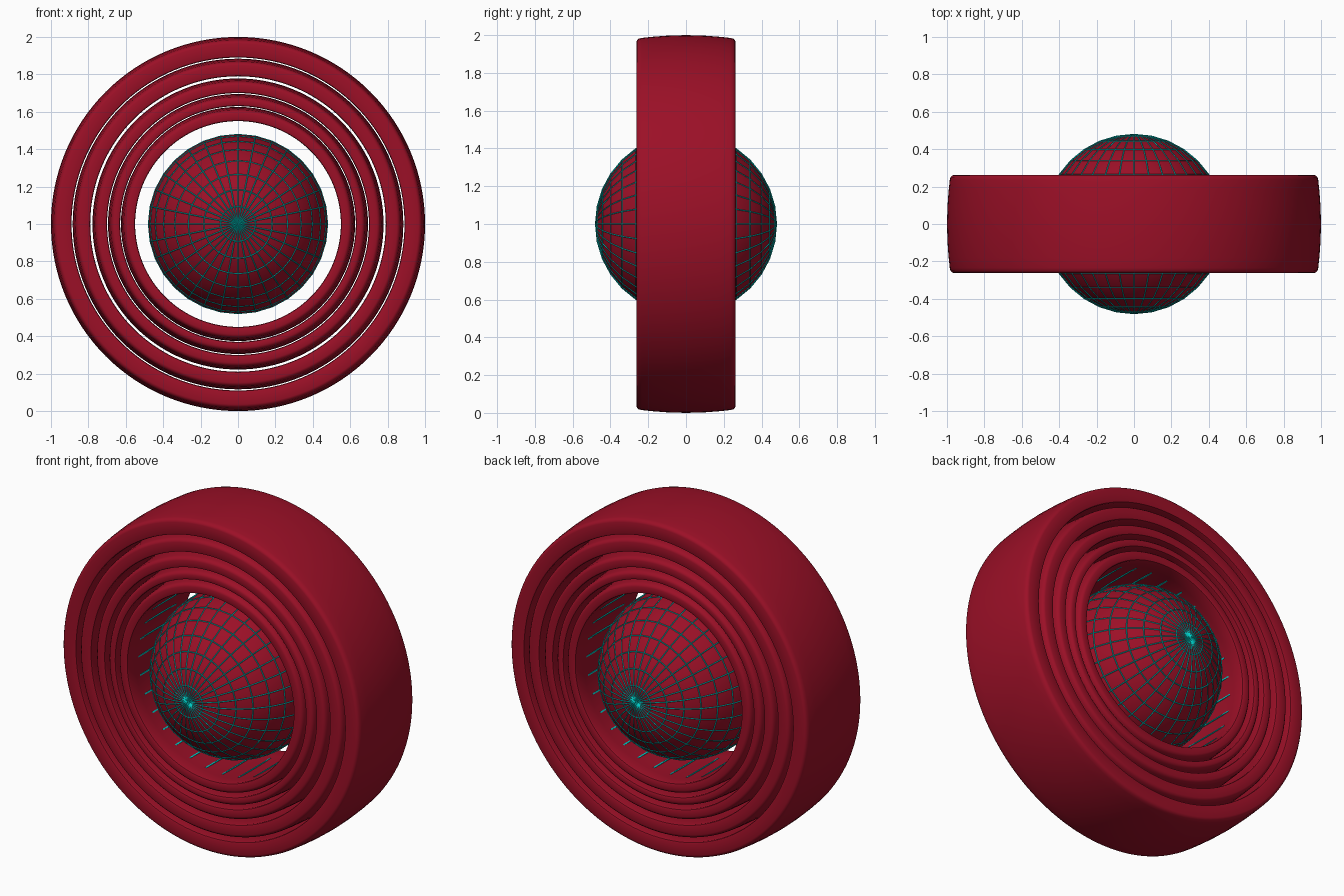
import bpy, bmesh, math
from mathutils import Matrix

if "Cube" in bpy.data.objects:
    bpy.data.objects.remove(bpy.data.objects["Cube"])

CENTRE_Z = 1.0
HALF = 0.262          # half width of every ring along y


def material(name, rgb):
    m = bpy.data.materials.new(name)
    m.diffuse_color = (*rgb, 1)
    m.use_nodes = True
    m.node_tree.nodes["Principled BSDF"].inputs["Base Color"].default_value = m.diffuse_color
    return m


RED = material("crimson", (0.33, 0.005, 0.02))
CYAN = material("cyan", (0.0, 0.62, 0.58))


def finish(bm, name, mat, angle=None):
    bmesh.ops.recalc_face_normals(bm, faces=bm.faces)
    me = bpy.data.meshes.new(name)
    bm.to_mesh(me)
    bm.free()
    me.materials.append(mat)
    ob = bpy.data.objects.new(name, me)
    ob.location.z = CENTRE_Z
    bpy.context.collection.objects.link(ob)
    if angle:
        bpy.ops.object.select_all(action='DESELECT')
        ob.select_set(True)
        bpy.context.view_layer.objects.active = ob
        bpy.ops.object.shade_smooth_by_angle(angle=math.radians(angle))
    return ob


def ring(name, r_in, r_out, seg=128):
    """Lathe a barrel-shaped ring with rounded outer edges around the y axis."""
    half = [(r_out, 0), (r_out - 0.003, 0.1), (r_out - 0.009, 0.18),
            (r_out - 0.015, 0.235), (r_out - 0.019, 0.25),
            (r_out - 0.027, 0.259), (r_out - 0.036, HALF),
            (r_in + 0.010, HALF), (r_in + 0.003, 0.259), (r_in, 0.25),
            (r_in + 0.005, 0.18), (r_in + 0.009, 0.09), (r_in + 0.010, 0)]
    profile = half + [(r, -y) for r, y in half[-2:0:-1]]
    bm = bmesh.new()
    loops = []
    for i in range(seg):
        a = 2 * math.pi * i / seg
        loops.append([bm.verts.new((r * math.cos(a), y, r * math.sin(a)))
                      for r, y in profile])
    n = len(profile)
    for i in range(seg):
        p, q = loops[i], loops[(i + 1) % seg]
        for j in range(n):
            k = (j + 1) % n
            bm.faces.new((p[j], p[k], q[k], q[j]))
    return finish(bm, name, RED, 35)


# five nested gimbal rings
for i, (ri, ro) in enumerate([(0.89, 1.0), (0.79, 0.884), (0.70, 0.778),
                              (0.63, 0.695), (0.55, 0.626)]):
    ring(f"gimbal_ring_{i + 1}", ri, ro)


def ball(radius):
    bm = bmesh.new()
    bmesh.ops.create_uvsphere(bm, u_segments=32, v_segments=16, radius=radius,
                              matrix=Matrix.Rotation(math.pi / 2, 4, 'X'))
    return bm


# central ball with its poles facing front and back
finish(ball(0.478), "core_ball", RED, 40)

# thin grid of lines over the ball
grid = finish(ball(0.479), "ball_grid_lines", CYAN)
wire = grid.modifiers.new("lines", 'WIREFRAME')
wire.thickness = 0.006
wire.offset = 0

# short strips along the inner wall of the smallest ring
bm = bmesh.new()
for i in range(32):
    m = Matrix.Rotation(2 * math.pi * i / 32, 4, 'Y')
    m = m @ Matrix.Translation((0.558, 0, 0)) @ Matrix.Diagonal((0.006, 0.3, 0.008, 1))
    bmesh.ops.create_cube(bm, size=1, matrix=m)
finish(bm, "inner_wall_lines", CYAN)
